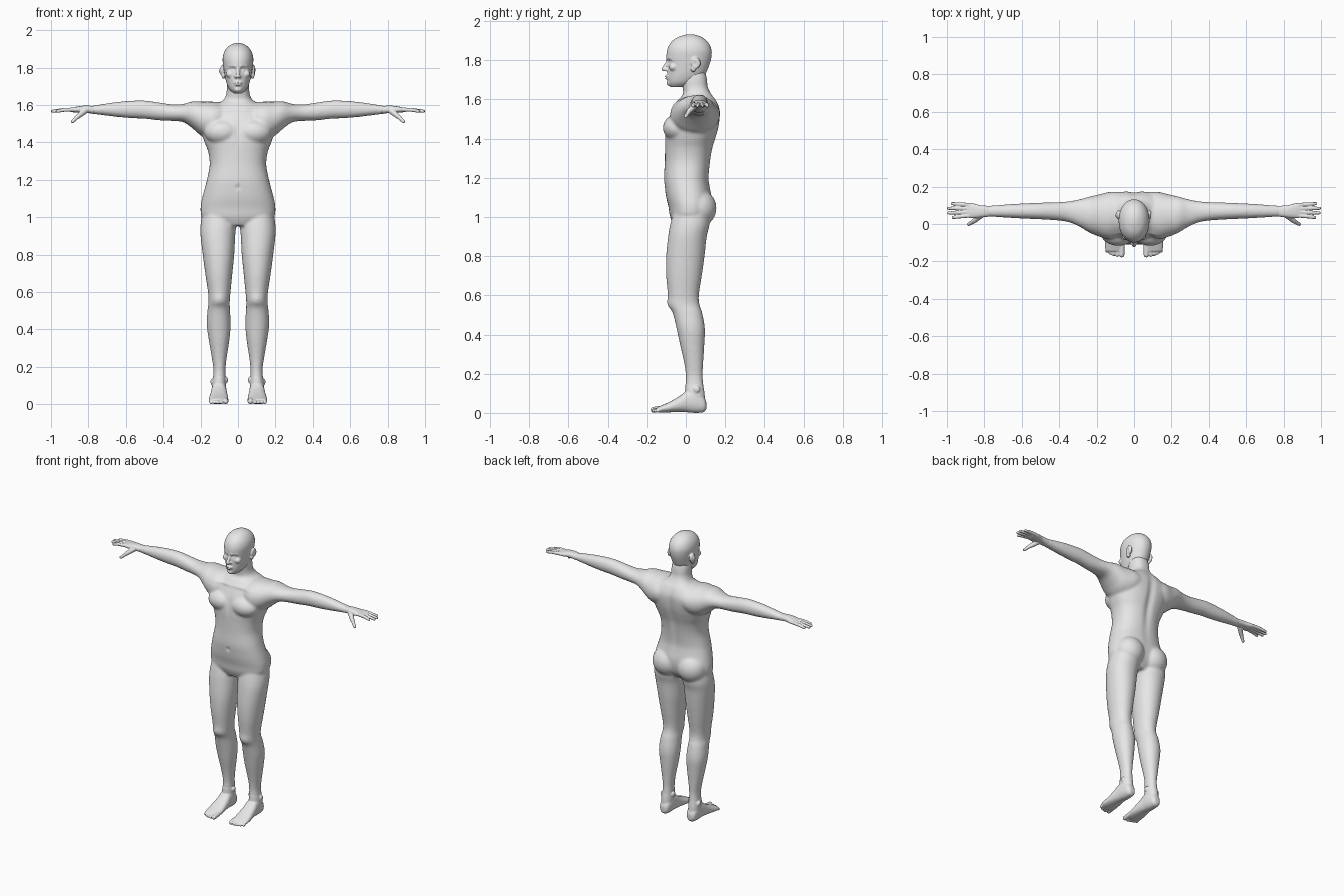
import bpy, bmesh, math
from mathutils import Vector

skin = bpy.data.materials.new("plain grey")
skin.diffuse_color = (0.8, 0.8, 0.8, 1)


def loft(bm, axis, rows, power=2.2, steps=4, n=40):
    """Skin rounded sections. Row: position on axis, then min/max on the two other axes."""
    fine = []
    for i in range(len(rows) - 1):
        a, b, c, d = (rows[max(0, min(len(rows) - 1, i + k))] for k in (-1, 0, 1, 2))
        for s in range(steps):
            t = s / steps
            fine.append([q + 0.5 * t * (r - p + t * (2 * p - 5 * q + 4 * r - w + t * (3 * (q - r) + w - p)))
                         for p, q, r, w in zip(a, b, c, d)])
    fine.append(rows[-1])
    order = {"x": (2, 0, 1), "y": (0, 2, 1), "z": (0, 1, 2)}[axis]
    rings = []
    for t, a0, a1, b0, b1 in fine:
        ring = []
        for k in range(n):
            c, s = math.cos(2 * math.pi * k / n), math.sin(2 * math.pi * k / n)
            u = (a0 + a1) / 2 + (a1 - a0) / 2 * math.copysign(abs(c) ** (2 / power), c)
            v = (b0 + b1) / 2 + (b1 - b0) / 2 * math.copysign(abs(s) ** (2 / power), s)
            local = (u, v, t)
            ring.append(bm.verts.new([local[j] for j in order]))
        rings.append(ring)
    for r0, r1 in zip(rings, rings[1:]):
        for k in range(n):
            bm.faces.new((r0[k], r0[(k + 1) % n], r1[(k + 1) % n], r1[k]))
    bm.faces.new(rings[0][::-1])
    bm.faces.new(rings[-1])


def blob(bm, centre, radii):
    """Ellipsoid."""
    for v in bmesh.ops.create_uvsphere(bm, u_segments=24, v_segments=16, radius=1)["verts"]:
        v.co = Vector(centre) + Vector([a * b for a, b in zip(v.co, radii)])


def capsule(bm, p, q, r0, r1):
    """Round-ended tube between two points."""
    p, q = Vector(p), Vector(q)
    turn = (q - p).to_track_quat("Z", "Y")
    for v in bmesh.ops.create_uvsphere(bm, u_segments=16, v_segments=11, radius=1)["verts"]:
        v.co = q + turn @ v.co * r1 if v.co.z > 0 else p + turn @ v.co * r0


def finish(bm, name, voxel, rounds, pushes=()):
    """Mirror, fuse and smooth the pieces, then sculpt soft pushes: point, radii, offset."""
    bmesh.ops.recalc_face_normals(bm, faces=bm.faces)
    mesh = bpy.data.meshes.new(name)
    bm.to_mesh(mesh)
    bm.free()
    ob = bpy.data.objects.new(name, mesh)
    bpy.context.collection.objects.link(ob)
    ob.modifiers.new("mirror", "MIRROR").use_mirror_merge = False
    fuse = ob.modifiers.new("fuse", "REMESH")
    fuse.mode, fuse.voxel_size = "VOXEL", voxel
    soft = ob.modifiers.new("soften", "SMOOTH")
    soft.factor, soft.iterations = 0.5, rounds
    bpy.context.view_layer.update()
    graph = bpy.context.evaluated_depsgraph_get()
    done = bpy.data.meshes.new_from_object(ob.evaluated_get(graph))
    ob.modifiers.clear()
    ob.data = done
    for v in done.vertices:
        move = Vector()
        for p, rad, off in pushes:
            for side in ((1, -1) if p[0] else (1,)):
                at = (p[0] * side, p[1], p[2])
                d = sum(((v.co[i] - at[i]) / rad[i]) ** 2 for i in range(3))
                if d < 9:
                    move += Vector(off) * math.exp(-d)
        v.co += move
    done.materials.clear()
    done.materials.append(skin)
    done.polygons.foreach_set("use_smooth", [True] * len(done.polygons))
    return ob


# Body: torso with neck
bm = bmesh.new()
torso = [(.955, .1, -.06, .08), (1, .188, -.08, .115), (1.05, .2, -.088, .13), (1.1, .192, -.1, .132),
         (1.15, .179, -.107, .123), (1.2, .166, -.111, .117), (1.28, .151, -.107, .125),
         (1.35, .159, -.106, .137), (1.4, .178, -.106, .152), (1.45, .193, -.102, .166),
         (1.5, .198, -.088, .173), (1.55, .18, -.066, .173), (1.595, .135, -.042, .155),
         (1.625, .08, -.015, .132), (1.66, .062, -.017, .113), (1.7, .06, -.022, .108), (1.74, .055, -.02, .1)]
loft(bm, "z", [(z, -w, w, f, b) for z, w, f, b in torso], 2.3)
# Chest and buttock masses
blob(bm, (.085, -.045, 1.455), (.095, .072, .068))
blob(bm, (.092, .06, 1.045), (.098, .096, .098))
# Legs
loft(bm, "z", [(1.02, .02, .19, -.065, .12), (.96, .011, .2, -.08, .12), (.9, .015, .2, -.09, .106),
               (.8, .02, .188, -.1, .095), (.7, .03, .175, -.1, .081), (.6, .04, .16, -.091, .066),
               (.55, .044, .157, -.089, .07), (.51, .043, .162, -.067, .083), (.43, .039, .167, -.047, .097),
               (.35, .045, .157, -.03, .094), (.25, .06, .14, -.008, .088), (.18, .067, .131, .0, .086),
               (.1, .064, .139, -.005, .095)], 2.1)
# Arms
loft(bm, "x", [(.06, -.05, .165, 1.45, 1.61), (.13, -.08, .167, 1.42, 1.618), (.19, -.066, .157, 1.432, 1.618),
               (.24, -.045, .146, 1.473, 1.62), (.29, -.015, .132, 1.508, 1.606), (.35, .01, .121, 1.515, 1.603),
               (.42, .02, .116, 1.518, 1.613), (.5, .025, .114, 1.527, 1.624), (.57, .028, .111, 1.53, 1.623),
               (.65, .032, .107, 1.537, 1.616), (.73, .037, .101, 1.547, 1.604), (.8, .04, .096, 1.555, 1.593)], 2.1)
finish(bm, "body", .0075, 8, [
    ((0, .17, 1.38), (.025, .08, .2), (0, -.012, 0)),       # spine groove
    ((0, -.11, 1.46), (.014, .05, .06), (0, .006, 0)),      # breastbone groove
    ((0, -.11, 1.16), (.01, .03, .012), (0, .007, 0)),      # navel
    ((.11, .16, 1.53), (.05, .05, .06), (0, .006, 0)),      # shoulder blades
    ((.1, -.09, .56), (.03, .03, .03), (0, -.004, 0)),      # kneecaps
    ((.07, -.05, 1.575), (.06, .04, .01), (0, -.006, 0)),   # collarbones
])

# Head
bm = bmesh.new()
head = [(1.662, .022, -.078, .0), (1.68, .043, -.089, .045), (1.7, .055, -.094, .075), (1.73, .065, -.095, .1),
        (1.77, .073, -.095, .117), (1.81, .079, -.099, .129), (1.85, .082, -.096, .131), (1.885, .073, -.081, .117),
        (1.912, .053, -.052, .09), (1.927, .028, -.015, .058), (1.932, .008, .01, .033)]
loft(bm, "z", [(z, -w, w, f, b) for z, w, f, b in head], 2.1)
# Nose, nostrils, lips, chin
capsule(bm, (0, -.092, 1.798), (0, -.112, 1.754), .008, .012)
blob(bm, (.011, -.1, 1.751), (.009, .012, .008))
blob(bm, (0, -.094, 1.719), (.023, .014, .006))
blob(bm, (0, -.093, 1.708), (.019, .014, .006))
blob(bm, (0, -.08, 1.684), (.022, .018, .016))
# Brows, cheekbones and ears
capsule(bm, (.014, -.093, 1.808), (.045, -.075, 1.812), .008, .007)
blob(bm, (.043, -.064, 1.765), (.022, .022, .02))
blob(bm, (.083, .05, 1.785), (.012, .025, .03))
blob(bm, (.079, .038, 1.757), (.009, .014, .018))
finish(bm, "head", .0045, 4, [
    ((.03, -.09, 1.791), (.018, .03, .011), (0, .013, 0)),   # eye sockets
    ((.03, -.085, 1.788), (.009, .02, .006), (0, -.007, 0)),  # eyelids
    ((.094, .045, 1.782), (.008, .011, .015), (-.007, 0, 0)),  # ear hollows
    ((0, -.105, 1.7135), (.02, .02, .0025), (0, .005, 0)),   # mouth line
])

# Hands: palm, fingers, thumb
bm = bmesh.new()
loft(bm, "x", [(.77, .04, .097, 1.553, 1.595), (.82, .035, .1, 1.559, 1.597), (.865, .031, .111, 1.56, 1.591),
               (.895, .037, .112, 1.563, 1.584)], 2.4)
for y0, y1, tip in ((.045, .035, .966), (.064, .059, .99), (.083, .084, .992), (.102, .109, .972)):
    capsule(bm, (.88, y0, 1.576), (.93, (y0 + y1) / 2, 1.574), .011, .0105)
    capsule(bm, (.93, (y0 + y1) / 2, 1.574), (tip, y1, 1.567), .0105, .0085)
capsule(bm, (.82, .045, 1.568), (.855, .016, 1.54), .017, .013)
capsule(bm, (.855, .016, 1.54), (.885, -.002, 1.512), .012, .009)
finish(bm, "hands", .0036, 2)

# Feet: heel to ball, ankles, toes
bm = bmesh.new()
loft(bm, "y", [(.104, .085, .117, .02, .055), (.09, .07, .132, .004, .085), (.05, .062, .14, 0, .125),
               (.01, .06, .143, .003, .118), (-.03, .056, .148, .005, .087), (-.08, .052, .154, .003, .058),
               (-.12, .052, .156, .002, .04), (-.145, .058, .15, .004, .03)], 2.3)
loft(bm, "z", [(.03, .066, .136, 0, .1), (.1, .064, .139, -.005, .095), (.15, .067, .132, -.001, .087)], 2.1)
blob(bm, (.064, .045, .13), (.011, .017, .018))
blob(bm, (.136, .055, .12), (.011, .017, .018))
for x, tip, r in ((.066, -.164, .015), (.09, -.166, .0105), (.109, -.162, .01), (.127, -.155, .0095), (.144, -.145, .009)):
    capsule(bm, (x, -.12, .022), (x, tip, r + .001), r, r)
finish(bm, "feet", .0042, 2)
